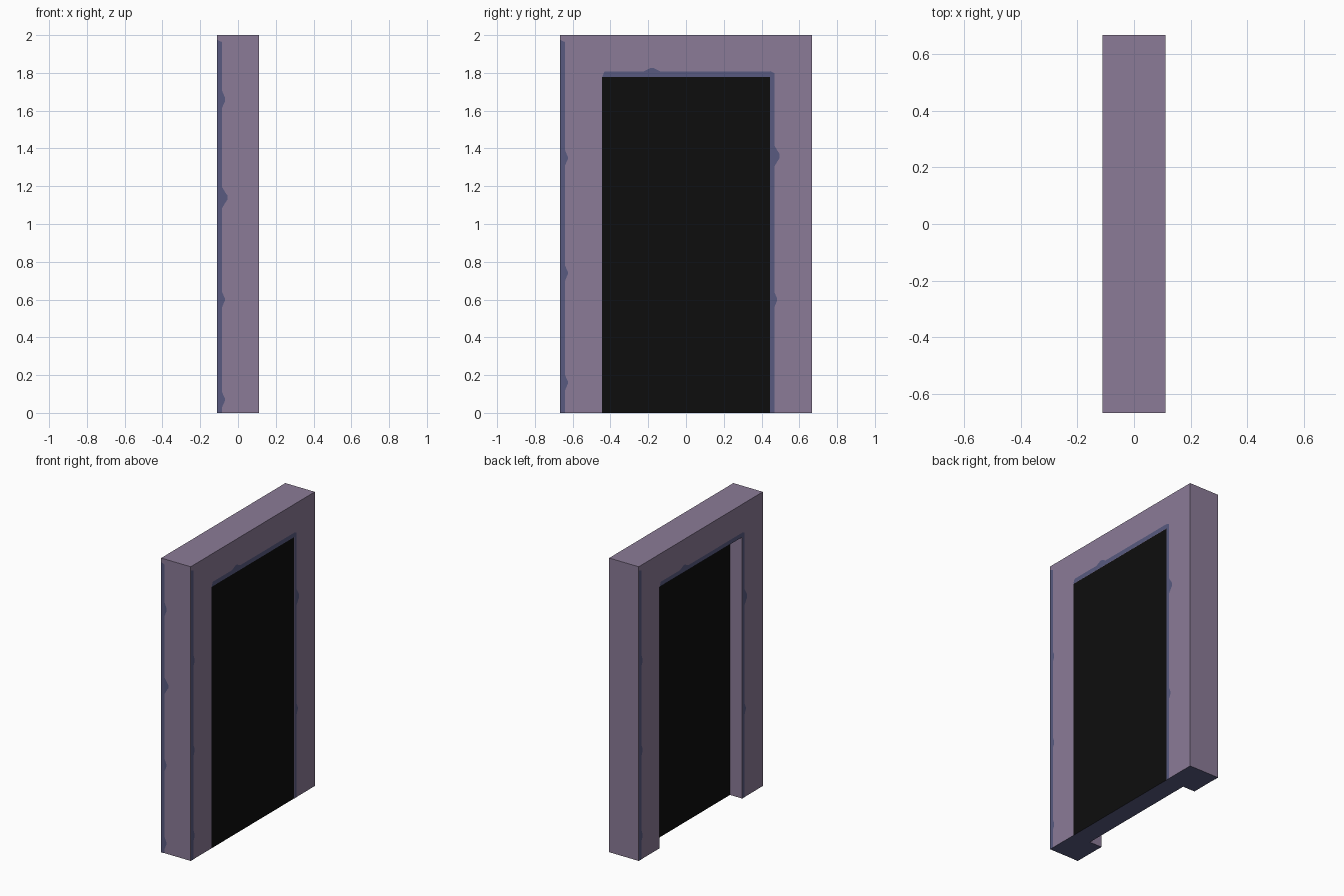
import bpy, bmesh
from mathutils import Vector

if "Cube" in bpy.data.objects:
    bpy.data.objects.remove(bpy.data.objects["Cube"])

HX, HY, H = 0.111, 0.667, 2.0        # half depth, half width, height
OY, OZ = 0.444, 1.778                # opening half width and height


def srgb(h):
    c = [int(h[i:i + 2], 16) / 255 for i in (0, 2, 4)]
    return [x / 12.92 if x <= 0.04045 else ((x + 0.055) / 1.055) ** 2.4 for x in c] + [1]


def material(name, h):
    m = bpy.data.materials.new(name)
    m.diffuse_color = srgb(h)
    m.use_nodes = True
    m.node_tree.nodes["Principled BSDF"].inputs["Base Color"].default_value = m.diffuse_color
    return m


PURPLE = material("dusty purple", "8b7b97")
BLUE = material("slate blue", "585a80")
BLACK = material("black", "0d0d0d")


def make_object(name, bm, mats):
    me = bpy.data.meshes.new(name)
    bm.to_mesh(me)
    bm.free()
    for m in mats:
        me.materials.append(m)
    ob = bpy.data.objects.new(name, me)
    bpy.context.collection.objects.link(ob)
    return ob


def extruded(name, profile, x0, x1, mats):
    """Extrude a (y, z) profile along x; downward faces get the second material."""
    bm = bmesh.new()
    face = bm.faces.new([bm.verts.new((x0, y, z)) for y, z in profile])
    new = bmesh.ops.extrude_face_region(bm, geom=[face])["geom"]
    bmesh.ops.translate(bm, vec=(x1 - x0, 0, 0),
                        verts=[v for v in new if isinstance(v, bmesh.types.BMVert)])
    bmesh.ops.recalc_face_normals(bm, faces=bm.faces)
    for f in bm.faces:
        f.material_index = 1 if f.normal.z < -0.5 else 0
    return make_object(name, bm, mats)


def trim(name, origin, along, out, normal, length, bumps, width=0.027):
    """Thin painted edge strip with rounded chips at (position, half size, depth)."""
    o, a, w, n = map(Vector, (origin, along, out, normal))
    pts = [(0, 0), (length, 0), (length - 0.012, width)]
    for p, s, d in sorted(bumps, reverse=True):
        lo = max(p - s, 0.0)
        pts += [(p + s, width), (p + s * 0.45, width + d * 0.65), (p + s * 0.2, width + d),
                (p - s * 0.2, width + d), (p - s * 0.45, width + d * 0.65), (lo, width)]
    pts.append((0, width))
    bm = bmesh.new()
    f = bm.faces.new([bm.verts.new(o + a * u + w * v + n * 0.0015) for u, v in pts])
    f.normal_update()
    if f.normal.dot(n) < 0:
        f.normal_flip()
    return make_object(name, bm, [BLUE])


# Door surround and the dark panel filling most of its depth
extruded("door_surround", [(-HY, 0), (-HY, H), (HY, H), (HY, 0), (OY, 0), (OY, OZ),
                           (-OY, OZ), (-OY, 0)], -HX, HX, [PURPLE, BLUE])
extruded("dark_panel", [(-OY, 0), (-OY, OZ), (OY, OZ), (OY, 0)], -0.02, HX, [BLACK, BLUE])

# Edge trim on both broad faces, turned half a circle for the back
for s, side in ((1, "right"), (-1, "left")):
    x, n = s * HX, (s, 0, 0)
    trim(f"outer_trim_{side}", (x, -s * HY, 0), (0, 0, 1), (0, s, 0), n, 1.975,
         [(0.16, 0.04, 0.014), (0.74, 0.04, 0.014), (1.35, 0.04, 0.014)])
    trim(f"jamb_trim_{side}", (x, s * OY, 0), (0, 0, 1), (0, s, 0), n, 1.81,
         [(0.60, 0.04, 0.014), (1.36, 0.055, 0.028)], 0.024)
    trim(f"lintel_trim_{side}", (x, s * OY, OZ), (0, -s, 0), (0, 0, 1), n, 2 * OY,
         [(OY + 0.18, 0.045, 0.018)], 0.03)

# Edge trim on the narrow front face
trim("front_trim", (-HX, -HY, 0), (0, 0, 1), (1, 0, 0), (0, -1, 0), 1.975,
     [(0.07, 0.04, 0.014), (0.60, 0.04, 0.014), (1.14, 0.055, 0.028), (1.66, 0.045, 0.016)])
